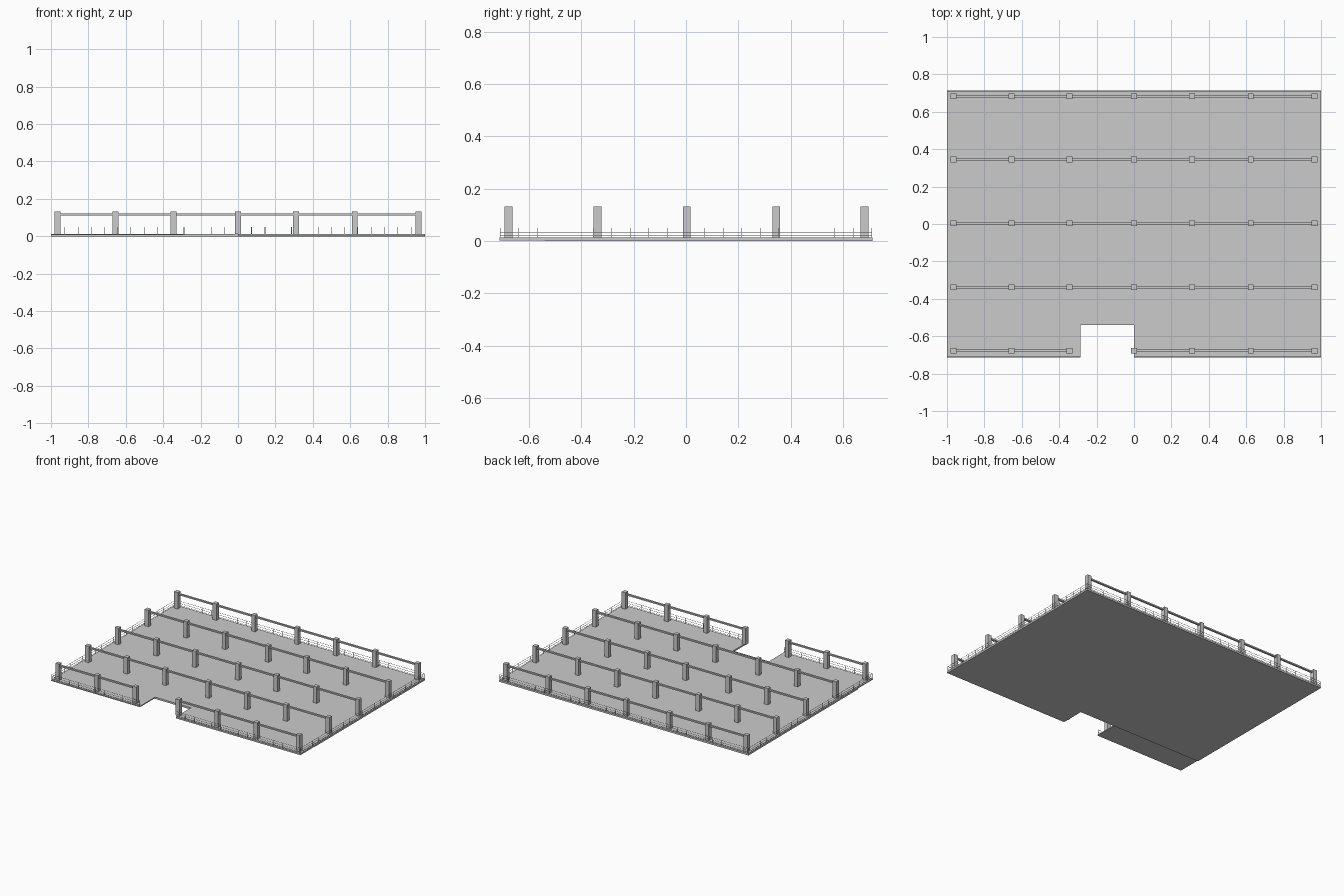
import bpy

if "Cube" in bpy.data.objects:
    bpy.data.objects.remove(bpy.data.objects["Cube"])

XS = [-0.965, -0.655, -0.345, 0.0, 0.31, 0.625, 0.965]
YS = [-0.678, -0.338, 0.003, 0.345, 0.682]


def box(name, x0, x1, y0, y1, z0, z1):
    bpy.ops.mesh.primitive_cube_add(size=1, location=((x0 + x1) / 2, (y0 + y1) / 2, (z0 + z1) / 2))
    o = bpy.context.object
    o.name = name
    o.scale = (x1 - x0, y1 - y0, z1 - z0)
    bpy.ops.object.transform_apply(location=False, rotation=False, scale=True)
    return o


# floor slab with an entrance notch at the front
box("floor_main", -1, 1, -0.54, 0.713, 0, 0.013)
box("floor_front_left", -1, -0.287, -0.713, -0.54, 0.006, 0.013)
box("floor_front_right", 0, 1, -0.713, -0.54, 0.002, 0.013)

# grid of posts
for y in YS:
    for x in XS:
        box("post", x - 0.015, x + 0.015, y - 0.015, y + 0.015, 0.013, 0.132)

# overhead rails along each row, interrupted at the entrance
for i, y in enumerate(YS):
    spans = [(XS[0], XS[2]), (XS[3], XS[6])] if i == 0 else [(XS[0], XS[6])]
    for a, b in spans:
        box("rail", a, b, y - 0.007, y + 0.007, 0.111, 0.121)

# fine wire guard around the floor edge
T = 0.0007


def guard(x0, y0, x1, y1):
    for z in (0.02, 0.034, 0.05):
        box("guard_wire", min(x0, x1) - T, max(x0, x1) + T,
            min(y0, y1) - T, max(y0, y1) + T, z - T, z + T)
    length = abs(x1 - x0) + abs(y1 - y0)
    n = max(1, round(length / 0.071))
    for k in range(n + 1):
        x, y = x0 + (x1 - x0) * k / n, y0 + (y1 - y0) * k / n
        box("guard_picket", x - T, x + T, y - T, y + T, 0.013, 0.05)


E, F = 0.997, 0.71
guard(-E, F, E, F)
guard(-E, -F, -E, F)
guard(E, -F, E, F)
guard(-E, -F, -0.29, -F)
guard(0.003, -F, E, -F)
